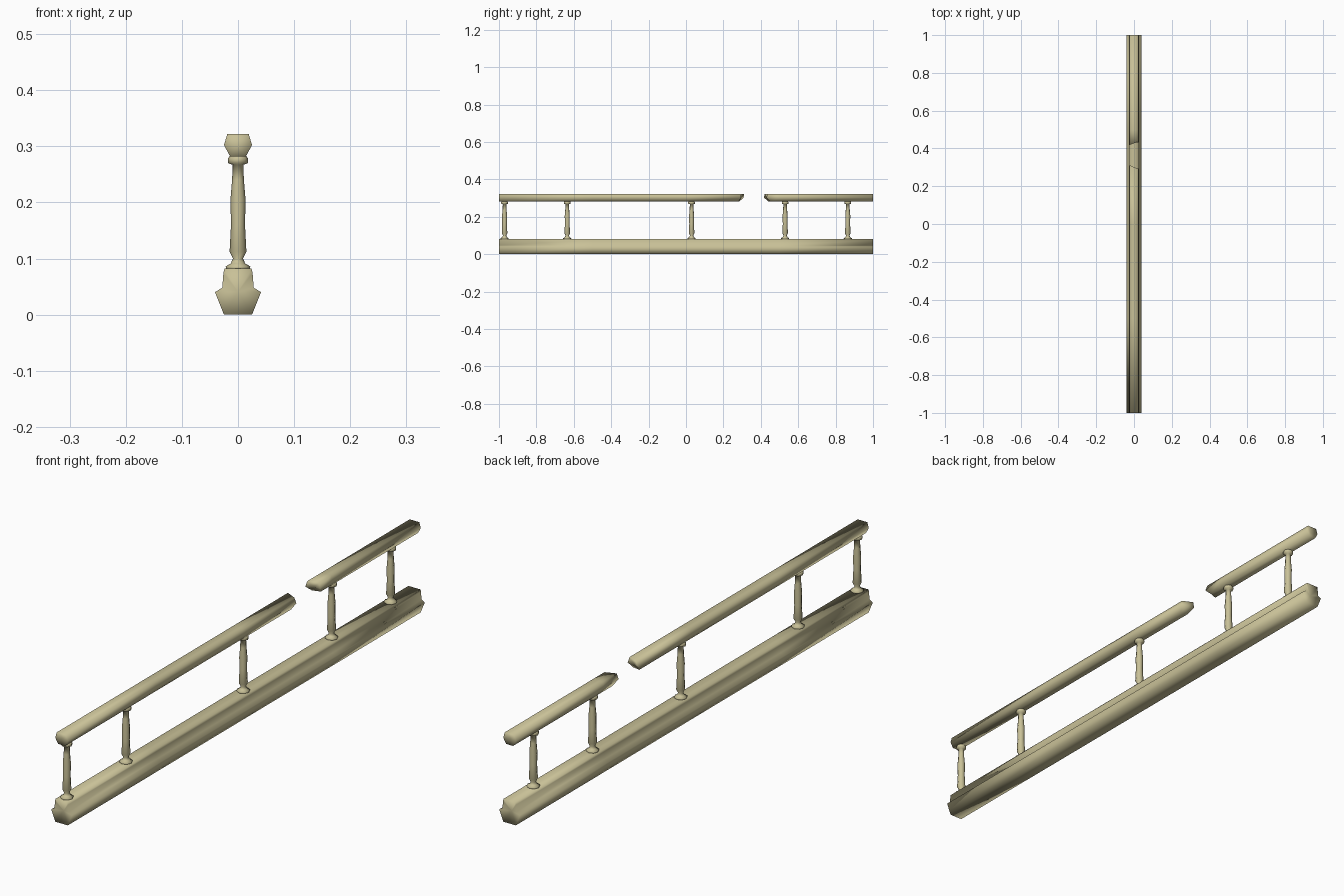
import bpy, bmesh, math

cube = bpy.data.objects.get("Cube")
if cube:
    bpy.data.objects.remove(cube, do_unlink=True)

stone = bpy.data.materials.new("sandy stone")
stone.use_nodes = True
COLOUR = (0.58, 0.53, 0.31, 1)
stone.diffuse_color = COLOUR
stone.node_tree.nodes["Principled BSDF"].inputs["Base Color"].default_value = COLOUR


def finish(name, bm):
    bmesh.ops.recalc_face_normals(bm, faces=bm.faces)
    for f in bm.faces:
        f.smooth = True
    mesh = bpy.data.meshes.new(name)
    bm.to_mesh(mesh)
    bm.free()
    mesh.materials.append(stone)
    obj = bpy.data.objects.new(name, mesh)
    bpy.context.collection.objects.link(obj)
    return obj


def mirrored(half):
    """Closed outline from its right half, listed bottom to top."""
    return half + [(-x, z) for x, z in reversed(half)]


def beam(name, outline, stations, dents):
    """Loft an outline along y; a station is one y or a y per outline point."""
    bm = bmesh.new()
    n = len(outline)
    rings = []
    for s in stations:
        ys = s if isinstance(s, list) else [s] * n
        rings.append([bm.verts.new((x, y, z)) for (x, z), y in zip(outline, ys)])
    for a, b in zip(rings, rings[1:]):
        for i in range(n):
            j = (i + 1) % n
            bm.faces.new((a[i], a[j], b[j], b[i]))
    # end caps fan out from a slightly sunken centre
    mid_z = (outline[0][1] + max(z for x, z in outline)) / 2
    for ring, dent in zip((rings[0], rings[-1]), dents):
        mean_y = sum(v.co.y for v in ring) / n
        centre = bm.verts.new((0, mean_y + dent, mid_z))
        for i in range(n):
            bm.faces.new((ring[i], ring[(i + 1) % n], centre))
    return finish(name, bm)


def turned(name, profile, y, sides=8):
    """Revolve (radius, z) pairs about a vertical axis."""
    bm = bmesh.new()
    rings = []
    for r, z in profile:
        rings.append([bm.verts.new((r * math.cos(math.tau * i / sides),
                                    r * math.sin(math.tau * i / sides), z))
                      for i in range(sides)])
    for a, b in zip(rings, rings[1:]):
        for i in range(sides):
            j = (i + 1) % sides
            bm.faces.new((a[i], a[j], b[j], b[i]))
    bm.faces.new(rings[0])
    bm.faces.new(rings[-1])
    obj = finish(name, bm)
    obj.location.y = y
    return obj


# Moulded base beam
base = mirrored([(0.025, 0), (0.041, 0.04), (0.028, 0.048), (0.026, 0.074), (0.024, 0.082)])
beam("base_beam", base, [-1, -0.5, 0, 0.5, 1], (0.012, -0.012))

# Handrail in two pieces, with slanted broken ends at the gap
rail = mirrored([(0.014, 0.282), (0.025, 0.302), (0.019, 0.322)])
broken_front = [0.28, 0.295, 0.292, 0.31, 0.308, 0.285]
broken_back = [0.45, 0.43, 0.435, 0.42, 0.417, 0.44]
beam("front_handrail", rail, [-1, -0.5, 0, broken_front], (0.008, 0))
beam("back_handrail", rail, [broken_back, 0.5, 1], (0, -0.008))

# Turned spindles
spindle = [(0.021, 0.08), (0.022, 0.086), (0.013, 0.091), (0.009, 0.1),
           (0.015, 0.112), (0.0125, 0.16), (0.0135, 0.205), (0.0105, 0.24),
           (0.0095, 0.267), (0.018, 0.27), (0.018, 0.278), (0.014, 0.284)]
for k, y in enumerate((-0.97, -0.635, 0.03, 0.53, 0.865), 1):
    turned(f"spindle_{k}", spindle, y)
